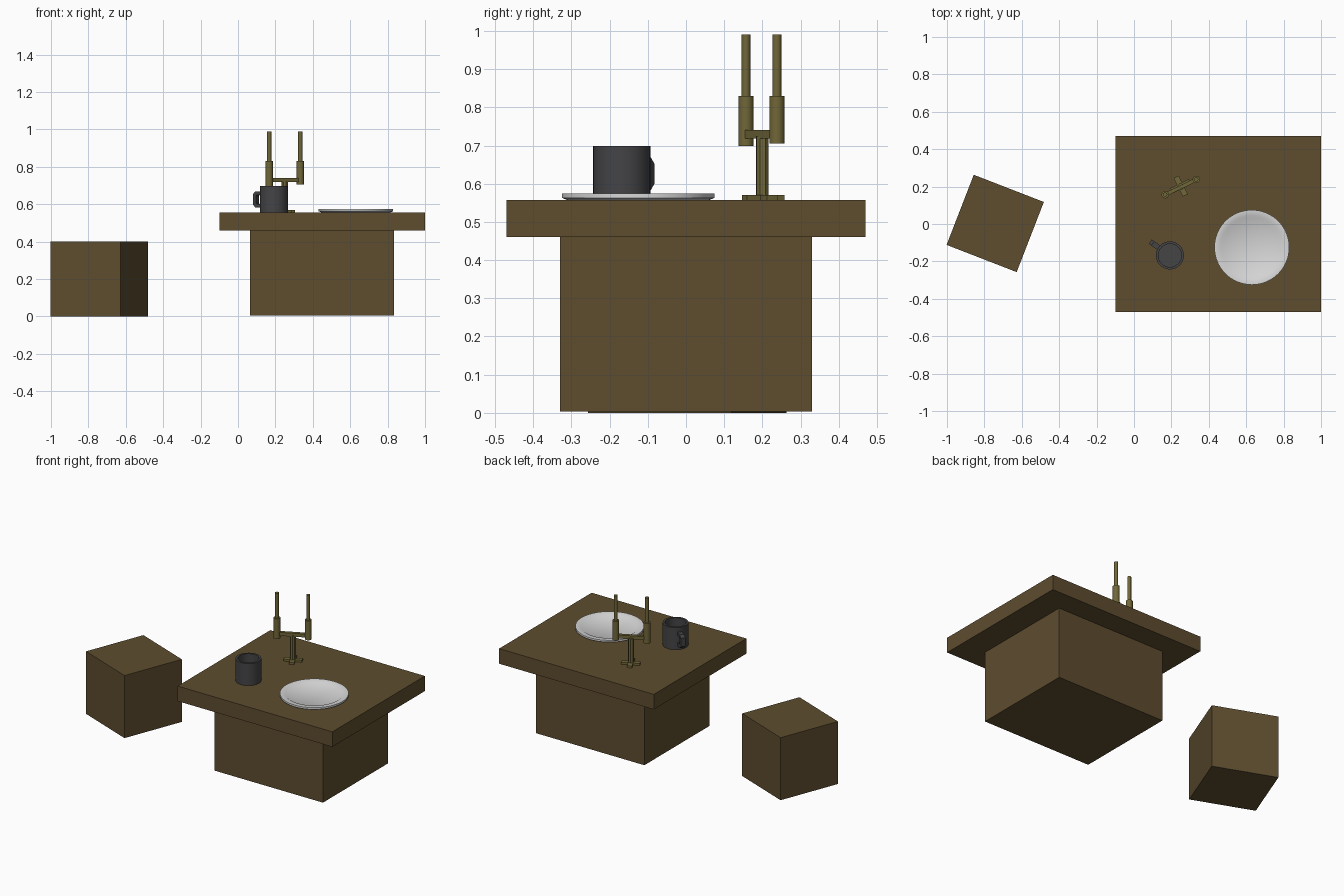
import bpy, bmesh, math
from mathutils import Matrix, Vector

if "Cube" in bpy.data.objects:
    bpy.data.objects.remove(bpy.data.objects["Cube"])


def material(name, col):
    m = bpy.data.materials.new(name)
    m.diffuse_color = (*col, 1)
    m.use_nodes = True
    m.node_tree.nodes["Principled BSDF"].inputs["Base Color"].default_value = m.diffuse_color
    return m


WOOD = material("brown wood", (0.112, 0.074, 0.028))
BRASS = material("olive brass", (0.165, 0.135, 0.04))
CERAMIC = material("dark ceramic", (0.058, 0.058, 0.062))
WHITE = material("white china", (0.68, 0.68, 0.68))


def finish(name, bm, mat, pos=(0, 0, 0), turn=0, smooth=False):
    bmesh.ops.recalc_face_normals(bm, faces=bm.faces)
    me = bpy.data.meshes.new(name)
    bm.to_mesh(me)
    bm.free()
    me.materials.append(mat)
    ob = bpy.data.objects.new(name, me)
    ob.location = pos
    ob.rotation_euler.z = math.radians(turn)
    bpy.context.collection.objects.link(ob)
    if smooth:
        bpy.ops.object.select_all(action='DESELECT')
        ob.select_set(True)
        bpy.context.view_layer.objects.active = ob
        bpy.ops.object.shade_smooth_by_angle(angle=math.radians(35))
    return ob


def box(name, mat, size, pos, turn=0):
    bm = bmesh.new()
    bmesh.ops.create_cube(bm, size=1, matrix=Matrix.Diagonal((*size, 1)))
    return finish(name, bm, mat, pos, turn)


def lathe(name, mat, profile, pos, n=32, turn=0):
    # profile of (radius, height) points from axis to axis
    bm = bmesh.new()
    vs = [bm.verts.new((r, 0, z)) for r, z in profile]
    es = [bm.edges.new(p) for p in zip(vs, vs[1:])]
    bmesh.ops.spin(bm, geom=vs + es, axis=(0, 0, 1), cent=(0, 0, 0),
                   steps=n, angle=2 * math.pi)
    bmesh.ops.remove_doubles(bm, verts=bm.verts, dist=1e-5)
    return finish(name, bm, mat, pos, turn, True)


def rod(name, mat, r, z0, z1, x, y, n=16, turn=0):
    return lathe(name, mat, [(0, z0), (r, z0), (r, z1), (0, z1)], (x, y, 0), n, turn)


TOP = 0.557

# table and stool
box("table_base", WOOD, (0.77, 0.66, 0.456), (0.45, 0, 0.232))
box("table_top", WOOD, (1.10, 0.94, 0.097), (0.45, 0, 0.5085))
box("stool", WOOD, (0.402, 0.402, 0.402), (-0.742, 0.003, 0.201), -21.2)

# plate with raised rim
lathe("plate", WHITE, [(0, 0), (0.185, 0), (0.2, 0.006), (0.2, 0.018), (0.17, 0.018),
                       (0.155, 0.008), (0, 0.008)], (0.63, -0.125, TOP), 64)

# hollow mug
MX, MY = 0.192, -0.168
lathe("mug_body", CERAMIC, [(0, 0), (0.075, 0), (0.075, 0.142), (0.062, 0.142),
                            (0.062, 0.015), (0, 0.015)], (MX, MY, TOP), 32)

# mug handle: squared loop swept outward from the body
bm = bmesh.new()
outer = [(0.068, 0.112), (0.112, 0.112), (0.128, 0.096), (0.128, 0.042), (0.112, 0.026), (0.068, 0.026)]
inner = [(0.068, 0.093), (0.103, 0.093), (0.108, 0.088), (0.108, 0.050), (0.103, 0.045), (0.068, 0.045)]
rings = []
for (ox, oz), (ix, iz) in zip(outer, inner):
    rings.append([bm.verts.new(p) for p in ((ox, -0.014, oz), (ox, 0.014, oz),
                                            (ix, 0.014, iz), (ix, -0.014, iz))])
for a, b in zip(rings, rings[1:]):
    for i in range(4):
        j = (i + 1) % 4
        bm.faces.new((a[i], a[j], b[j], b[i]))
bm.faces.new(rings[0])
bm.faces.new(rings[-1])
finish("mug_handle", bm, CERAMIC, (MX, MY, TOP), 145)

# candlestick: cross foot, stem, arm, two holders with candles
CX, CY, ANG = 0.25, 0.202, 26
box("foot_bar_long", BRASS, (0.11, 0.03, 0.013), (CX, CY, TOP + 0.0065), ANG)
box("foot_bar_cross", BRASS, (0.03, 0.11, 0.0128), (CX, CY, TOP + 0.0064), ANG)
rod("candle_stem", BRASS, 0.0175, TOP, 0.725, CX, CY - 0.002, 8, ANG)
box("candle_arm", BRASS, (0.185, 0.02, 0.022), (CX, CY - 0.005, 0.729), ANG)
for side, x, y, z in (("left", 0.167, 0.157, 0.699), ("right", 0.333, 0.238, 0.705)):
    rod(side + "_holder", BRASS, 0.02, z, 0.83, x, y)
    rod(side + "_candle", BRASS, 0.0115, 0.82, 0.99, x, y, 12)
